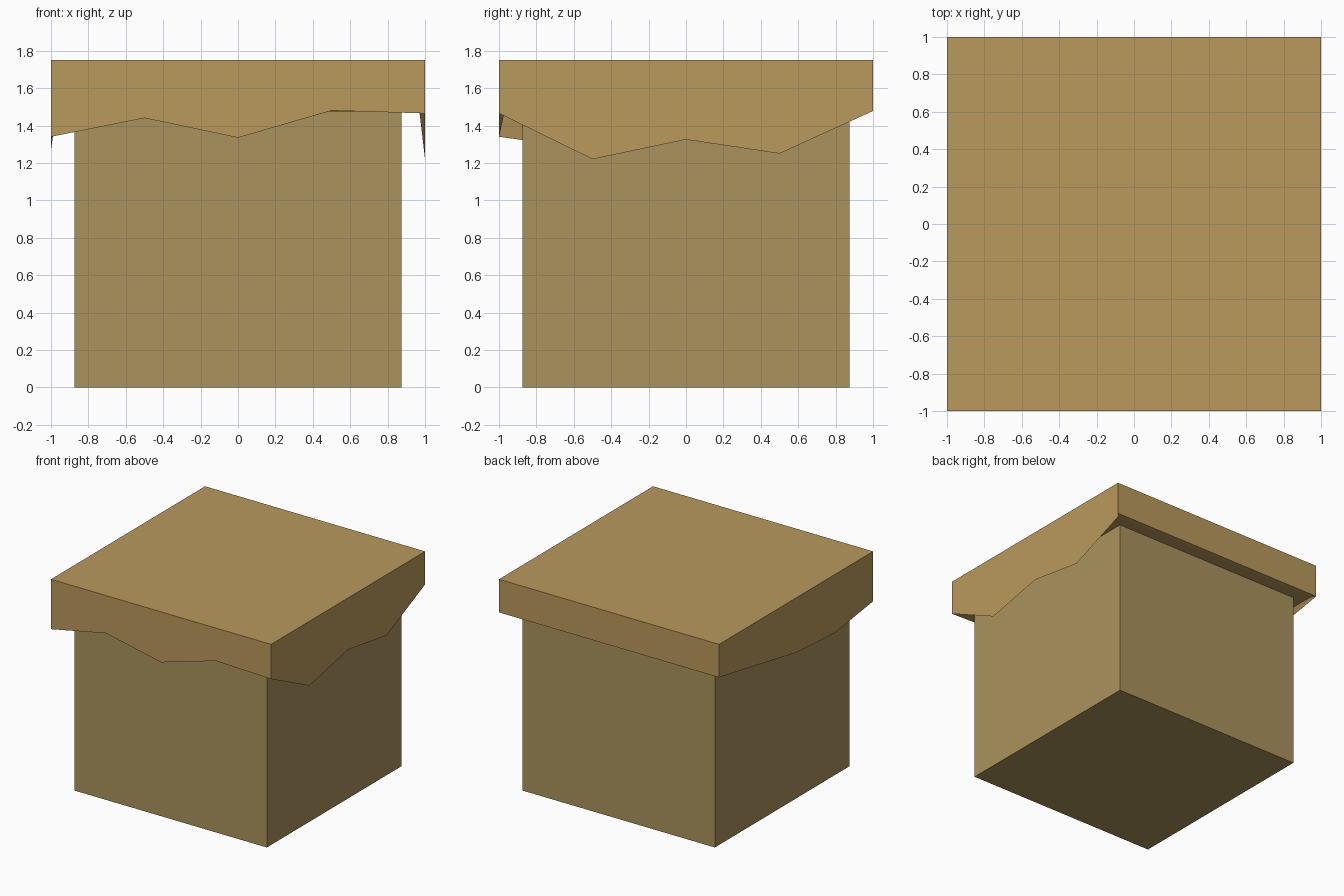
import bpy, bmesh

if "Cube" in bpy.data.objects:
    bpy.data.objects.remove(bpy.data.objects["Cube"])

def make(name, bm, color):
    bmesh.ops.recalc_face_normals(bm, faces=bm.faces)
    mesh = bpy.data.meshes.new(name)
    bm.to_mesh(mesh)
    bm.free()
    obj = bpy.data.objects.new(name, mesh)
    bpy.context.collection.objects.link(obj)
    mat = bpy.data.materials.new(name + "_material")
    mat.diffuse_color = (*color, 1)
    mat.use_nodes = True
    mat.node_tree.nodes["Principled BSDF"].inputs["Base Color"].default_value = mat.diffuse_color
    mesh.materials.append(mat)
    return obj

TOP, UNDER, HALF, INNER, BODY = 1.75, 1.475, 1.0, 0.97, 0.875

# Square body block, running up to the underside of the cap
bm = bmesh.new()
bmesh.ops.create_cube(bm, size=1)
for v in bm.verts:
    v.co = (v.co.x * 2 * BODY, v.co.y * 2 * BODY, UNDER if v.co.z > 0 else 0)
make("body_block", bm, (0.40, 0.29, 0.107))

# Cap: ragged lower rim, heights at quarter points of each side
# (front, right, back, left; counter-clockwise from the front left corner)
rim_heights = [1.34, 1.44, 1.335, 1.48,
               1.465, 1.22, 1.325, 1.25,
               1.478, 1.478, 1.478, 1.478,
               1.478, 1.39, 1.30, 1.27]
steps = [-1, -0.5, 0, 0.5]
path = ([(t, -1) for t in steps] + [(1, t) for t in steps]
        + [(-t, 1) for t in steps] + [(-1, -t) for t in steps])

bm = bmesh.new()
top = [bm.verts.new((x * HALF, y * HALF, TOP)) for x, y in path]
rim = [bm.verts.new((x * HALF, y * HALF, z)) for (x, y), z in zip(path, rim_heights)]
inner = [bm.verts.new((x * INNER, y * INNER, UNDER)) for x, y in path]
n = len(path)
for a, b in ((top, rim), (rim, inner)):
    for i in range(n):
        j = (i + 1) % n
        bm.faces.new((a[i], b[i], b[j], a[j]))
bm.faces.new(top)
bm.faces.new(inner[::-1])
make("ragged_cap", bm, (0.49, 0.32, 0.11))
